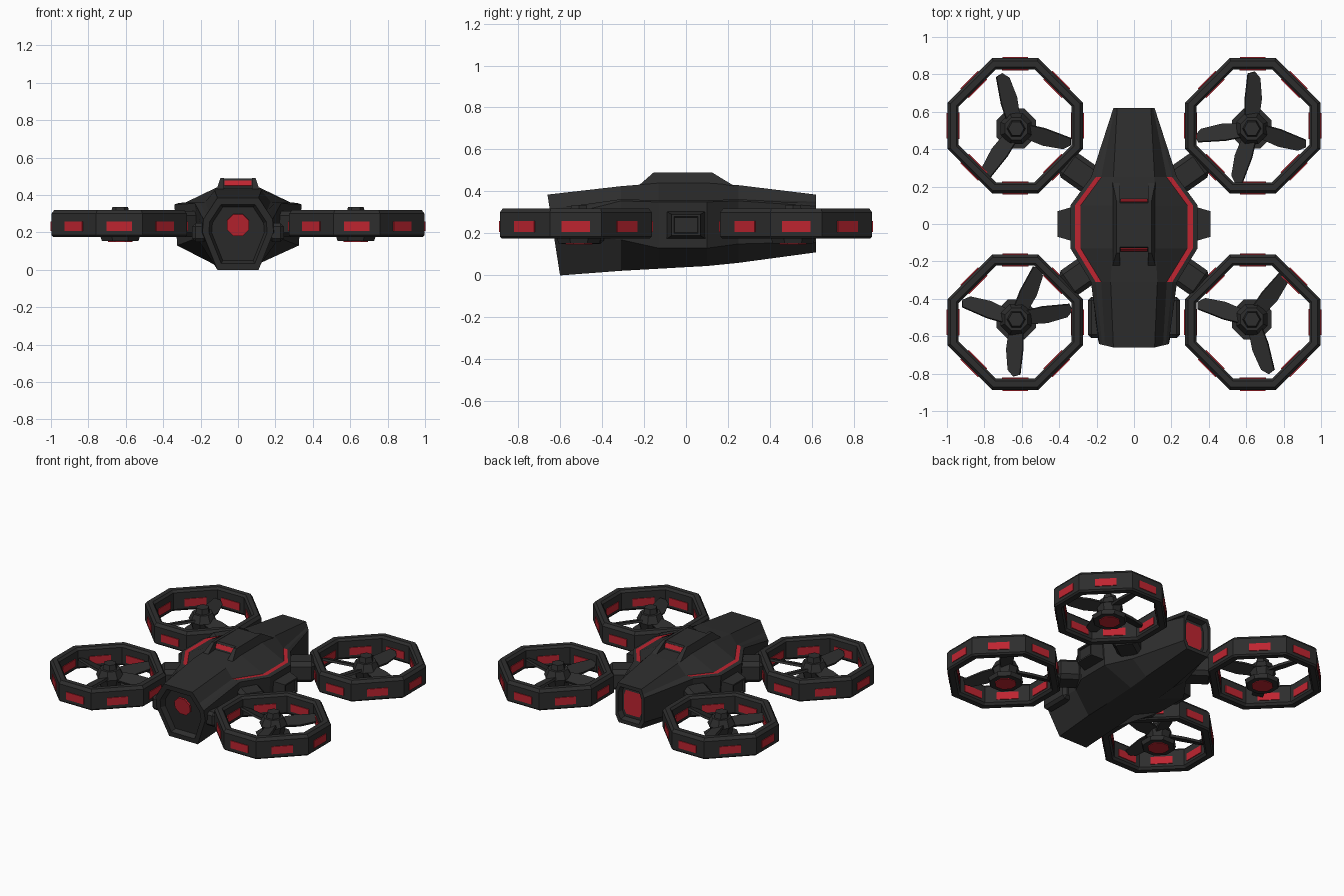
import bpy, bmesh, math
from mathutils import Matrix, Vector

if "Cube" in bpy.data.objects:
    bpy.data.objects.remove(bpy.data.objects["Cube"])


def material(name, rgb):
    m = bpy.data.materials.new(name)
    m.diffuse_color = (*rgb, 1)
    m.use_nodes = True
    m.node_tree.nodes["Principled BSDF"].inputs["Base Color"].default_value = m.diffuse_color
    return m


BLACK = material("matte_black", (0.027, 0.027, 0.027))
RED = material("signal_red", (0.52, 0.018, 0.03))


def finish(name, bm, mats=(BLACK,), loc=(0, 0, 0)):
    bmesh.ops.recalc_face_normals(bm, faces=bm.faces)
    me = bpy.data.meshes.new(name)
    bm.to_mesh(me)
    bm.free()
    for m in mats:
        me.materials.append(m)
    ob = bpy.data.objects.new(name, me)
    ob.location = loc
    bpy.context.collection.objects.link(ob)
    return ob


def box(bm, centre, size, angle=0):
    mat = (Matrix.Translation(centre) @ Matrix.Rotation(angle, 4, 'Z')
           @ Matrix.Diagonal((*size, 1)))
    return bmesh.ops.create_cube(bm, size=1, matrix=mat)["verts"]


def drum(bm, r1, r2, z0, z1, sides=8):
    bmesh.ops.create_cone(bm, cap_ends=True, segments=sides, radius1=r1, radius2=r2, depth=z1 - z0,
                          matrix=Matrix.Translation((0, 0, (z0 + z1) / 2))
                          @ Matrix.Rotation(math.pi / sides, 4, 'Z'))


def loop_faces(bm, a, b):
    n = len(a)
    return [bm.faces.new((a[i], a[(i + 1) % n], b[(i + 1) % n], b[i])) for i in range(n)]


def prism(bm, a, b):
    a, b = [[bm.verts.new(p) for p in pts] for pts in (a, b)]
    loop_faces(bm, a, b)
    bm.faces.new(a)
    bm.faces.new(b)


# Hull: lofted sections (y, end slant, then half-width and height of top, shoulder, side, belly)
SECTIONS = [
    (-0.66, 0.06, (0.11, 0.385), (0.185, 0.27), (0.19, 0.20), (0.11, 0.0)),
    (-0.31, 0, (0.125, 0.425), (0.23, 0.355), (0.22, 0.17), (0.115, 0.022)),
    (-0.13, 0, (0.115, 0.44), (0.34, 0.35), (0.325, 0.13), (0.11, 0.032)),
    (0.10, 0, (0.115, 0.44), (0.34, 0.35), (0.325, 0.13), (0.11, 0.045)),
    (0.25, 0, (0.11, 0.43), (0.23, 0.355), (0.22, 0.15), (0.11, 0.06)),
    (0.62, 0, (0.09, 0.385), (0.11, 0.33), (0.11, 0.16), (0.085, 0.11)),
]


def hull():
    bm = bmesh.new()
    rings = []
    for k, (y, slant, top, shoulder, side, belly) in enumerate(SECTIONS):
        t, s = Vector(top), Vector(shoulder)
        if 0 < k < 5:                        # flat ledge carrying the stripe
            ledge = [s + Vector((-0.055, 0.008)), s + Vector((-0.025, 0.008))]
        else:
            ledge = [s.lerp(t, 0.4), s.lerp(t, 0.2)]
        half = [t, *ledge, s, Vector(side), Vector(belly)]
        pts = [(p.x, p.y) for p in half] + [(-p.x, p.y) for p in reversed(half)]
        rings.append([bm.verts.new((x, y + slant * (1 - z / 0.385), z)) for x, z in pts])
    for k in range(5):
        faces = loop_faces(bm, rings[k], rings[k + 1])
        if 1 <= k <= 3:                      # shoulder stripe bands
            faces[1].material_index = faces[9].material_index = 1
    # Recessed nose and tail: scaled rings pushed inwards, red panel in the tail
    for ring, steps in ((rings[0], ((0.82, 0), (0.74, 0.035))),
                        (rings[-1], ((0.82, 0), (0.74, -0.035), (0.6, -0.034)))):
        c = sum((v.co for v in ring), Vector()) / len(ring)
        c.z = (min(v.co.z for v in ring) + max(v.co.z for v in ring)) / 2
        c.y = (min(v.co.y for v in ring) + max(v.co.y for v in ring)) / 2
        last = ring
        for scale, depth in steps:
            new = [bm.verts.new(c + (v.co - c) * scale + Vector((0, depth, 0))) for v in ring]
            loop_faces(bm, last, new)
            last = new
        bm.faces.new(last).material_index = len(steps) - 2
    finish("hull", bm, (BLACK, RED))


hull()

# Nose lamp: octagonal plate in the recess
bm = bmesh.new()
bmesh.ops.create_cone(bm, cap_ends=True, segments=8, radius1=0.064, radius2=0.064, depth=0.02,
                      matrix=Matrix.Translation((0, -0.604, 0.24))
                      @ Matrix.Rotation(math.radians(99), 4, 'X') @ Matrix.Rotation(math.pi / 8, 4, 'Z'))
finish("nose_lamp", bm, (RED,))

# Canopy: raised core between two longer side rails, leaving a notch at each end
bm = bmesh.new()
SIDE = [(-0.235, 0.42), (-0.155, 0.49), (0.125, 0.49), (0.24, 0.42)]
for s in (-1, 1):
    prism(bm, [(0.074 * s, y, z) for y, z in SIDE],
          [((0.094 if z > 0.45 else 0.118) * s, y, z) for y, z in SIDE])
CORE = [(-0.15, 0.43), (-0.122, 0.488), (0.112, 0.488), (0.135, 0.43)]
prism(bm, [(-0.076, y, z) for y, z in CORE], [(0.076, y, z) for y, z in CORE])
finish("canopy", bm)

# Red slits on the canopy core ends
for name, y, z, tilt in (("front_canopy_slit", -0.137, 0.462, 64), ("rear_canopy_slit", 0.124, 0.462, -68)):
    bm = bmesh.new()
    box(bm, (0, 0, 0), (0.144, 0.03, 0.008))
    bmesh.ops.rotate(bm, verts=bm.verts, matrix=Matrix.Rotation(math.radians(tilt), 3, 'X'))
    finish(name, bm, (RED,), (0, y, z))


def guard(name, loc):
    """Octagonal duct ring, its diagonals slightly drawn in, with red strips inside and out."""
    prof = [(.302, .19), (.302, .305), (.315, .32), (.347, .32), (.362, .30), (.362, .185),
            (.352, .175), (.315, .175)]
    bm = bmesh.new()
    corner = math.radians(18.8)
    rings = []
    for k in range(8):
        a = (k // 2) * math.pi / 2 + (corner if k % 2 == 0 else math.pi / 2 - corner)
        rings.append([bm.verts.new((r / math.cos(corner) * math.cos(a),
                                    r / math.cos(corner) * math.sin(a), z)) for r, z in prof])
    for k in range(8):
        loop_faces(bm, rings[k], rings[(k + 1) % 8])
    finish(name + "_guard", bm, loc=loc)
    bm = bmesh.new()
    for k in range(8):
        a = k * math.pi / 4
        shrink = math.cos(math.pi / 4 - corner) / math.cos(corner) if k % 2 else 1
        for r, length in ((0.362 * shrink + 0.0005, 0.135), (0.302 * shrink - 0.0005, 0.14)):
            box(bm, (r * math.cos(a), r * math.sin(a), 0.233), (0.009, length, 0.052), a)
    finish(name + "_guard_lights", bm, (RED,), loc)


def rotor(name, loc, angles):
    """Hub, blades and red underside lamp."""
    bm = bmesh.new()
    drum(bm, 0.105, 0.115, 0.153, 0.18)
    drum(bm, 0.065, 0.085, 0.18, 0.25)
    drum(bm, 0.09, 0.065, 0.25, 0.30)
    drum(bm, 0.05, 0.042, 0.30, 0.335, 6)
    finish(name + "_hub", bm, loc=loc)
    bm = bmesh.new()
    drum(bm, 0.07, 0.07, 0.148, 0.156)
    finish(name + "_hub_lamp", bm, (RED,), loc)
    bm = bmesh.new()
    outline = [(.05, -.038), (.16, -.055), (.27, -.046), (.305, -.015), (.295, .022), (.15, .04), (.05, .038)]
    for deg in angles:
        m = (Matrix.Translation((0, 0, 0.25)) @ Matrix.Rotation(math.radians(deg), 4, 'Z')
             @ Matrix.Rotation(math.radians(20), 4, 'X'))
        prism(bm, *[[m @ Vector((x, y, z)) for x, y in outline] for z in (-0.008, 0.008)])
    finish(name + "_blades", bm, loc=loc)


ROTORS = [("rear_left", -1, 1, (107, -14, 238)), ("rear_right", 1, 1, (90, 190, 256, -16)),
          ("front_left", -1, -1, (68, 12, 270, 163)), ("front_right", 1, -1, (55, 165, 290))]
for name, sx, sy, angles in ROTORS:
    guard(name, (0.635 * sx, 0.525 * sy, 0))
    rotor(name, (0.63 * sx, 0.51 * sy, 0), angles)
    # Arm joining the guard to the hull
    bm = bmesh.new()
    box(bm, (0.29 * sx, 0.275 * sy, 0.245), (0.19, 0.16, 0.14), math.radians(35) * sx * sy)
    bmesh.ops.bevel(bm, geom=bm.edges[:], offset=0.025, segments=1, affect='EDGES')
    finish(name + "_arm", bm)

for name, s in (("left", -1), ("right", 1)):
    # Side pod: tapered block with inset end panel
    bm = bmesh.new()
    for v in box(bm, (0.355 * s, 0, 0.24), (0.11, 0.2, 0.14)):
        if abs(v.co.x) > 0.35:
            v.co.y *= 0.68
            v.co.z = 0.24 + (v.co.z - 0.24) * 0.72
    end = [f for f in bm.faces if all(abs(v.co.x) > 0.4 for v in f.verts)]
    bmesh.ops.inset_region(bm, faces=end, thickness=0.015)
    bmesh.ops.inset_region(bm, faces=end, thickness=0.005, depth=-0.012)
    finish(name + "_side_pod", bm)
    # Cheek block beside the nose
    bm = bmesh.new()
    box(bm, (0.205 * s, -0.5, 0.2), (0.08, 0.22, 0.1))
    bmesh.ops.bevel(bm, geom=bm.edges[:], offset=0.018, segments=1, affect='EDGES')
    finish(name + "_cheek_block", bm)
